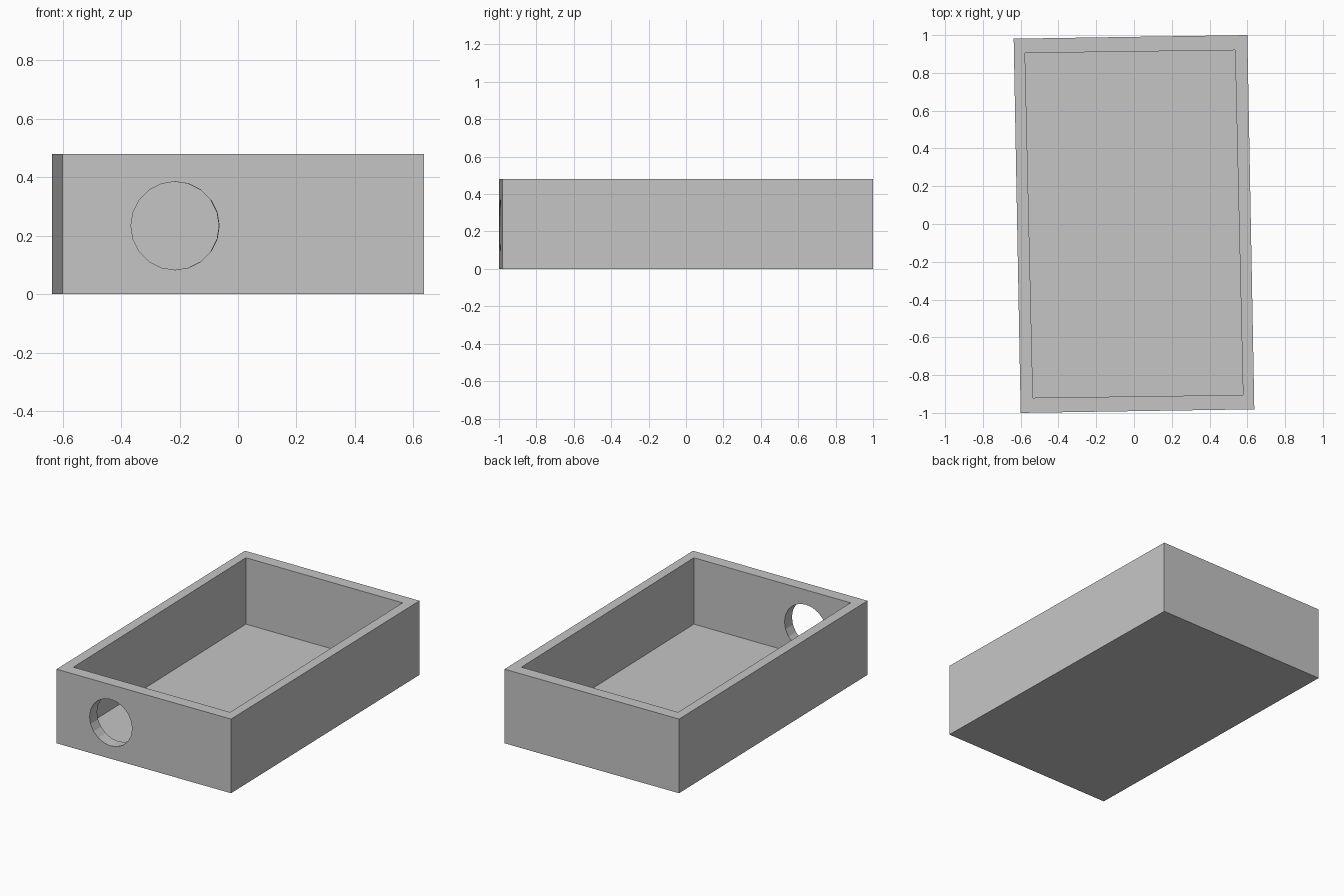
import bpy
import bmesh
import math
from mathutils import Matrix, Vector

if "Cube" in bpy.data.objects:
    bpy.data.objects.remove(bpy.data.objects["Cube"], do_unlink=True)

HEIGHT = 0.48
FLOOR = 0.05

grey = bpy.data.materials.new("light grey")
grey.use_nodes = True
colour = (0.56, 0.56, 0.56, 1)
grey.diffuse_color = colour
grey.node_tree.nodes["Principled BSDF"].inputs["Base Color"].default_value = colour


def add_object(name, bm):
    bmesh.ops.recalc_face_normals(bm, faces=bm.faces)
    mesh = bpy.data.meshes.new(name)
    bm.to_mesh(mesh)
    bm.free()
    mesh.materials.append(grey)
    obj = bpy.data.objects.new(name, mesh)
    bpy.context.collection.objects.link(obj)
    return obj


def prism(name, front_left, front_right, bottom, top):
    """Upright block; the back corners are the front ones turned half round."""
    half = [Vector(front_left), Vector(front_right)]
    corners = half + [-c for c in half]
    bm = bmesh.new()
    base = bm.faces.new([bm.verts.new((c.x, c.y, bottom)) for c in corners])
    moved = bmesh.ops.extrude_face_region(bm, geom=[base], use_keep_orig=True)
    verts = [g for g in moved["geom"] if isinstance(g, bmesh.types.BMVert)]
    bmesh.ops.translate(bm, verts=verts, vec=(0, 0, top - bottom))
    return add_object(name, bm)


def cut(target, cutter):
    cutter.hide_render = True
    mod = target.modifiers.new(cutter.name, 'BOOLEAN')
    mod.operation = 'DIFFERENCE'
    mod.solver = 'EXACT'
    mod.object = cutter
    bpy.context.view_layer.objects.active = target
    bpy.ops.object.modifier_apply(modifier=mod.name)
    bpy.data.objects.remove(cutter, do_unlink=True)


# Open tray, turned slightly on its base
tray = prism("open_tray", (-0.6, -1.0), (0.637, -0.981), 0, HEIGHT)
cut(tray, prism("cavity_cutter", (-0.535, -0.92), (0.577, -0.905), FLOOR, HEIGHT + 0.2))

# Round hole through the front wall
bm = bmesh.new()
place = (Matrix.Translation((-0.216, -0.95, 0.234))
         @ Matrix.Rotation(math.radians(1), 4, 'Z')
         @ Matrix.Rotation(math.radians(90), 4, 'X'))
bmesh.ops.create_cone(bm, cap_ends=True, segments=20, radius1=0.151,
                      radius2=0.151, depth=0.4, matrix=place)
cut(tray, add_object("hole_cutter", bm))
